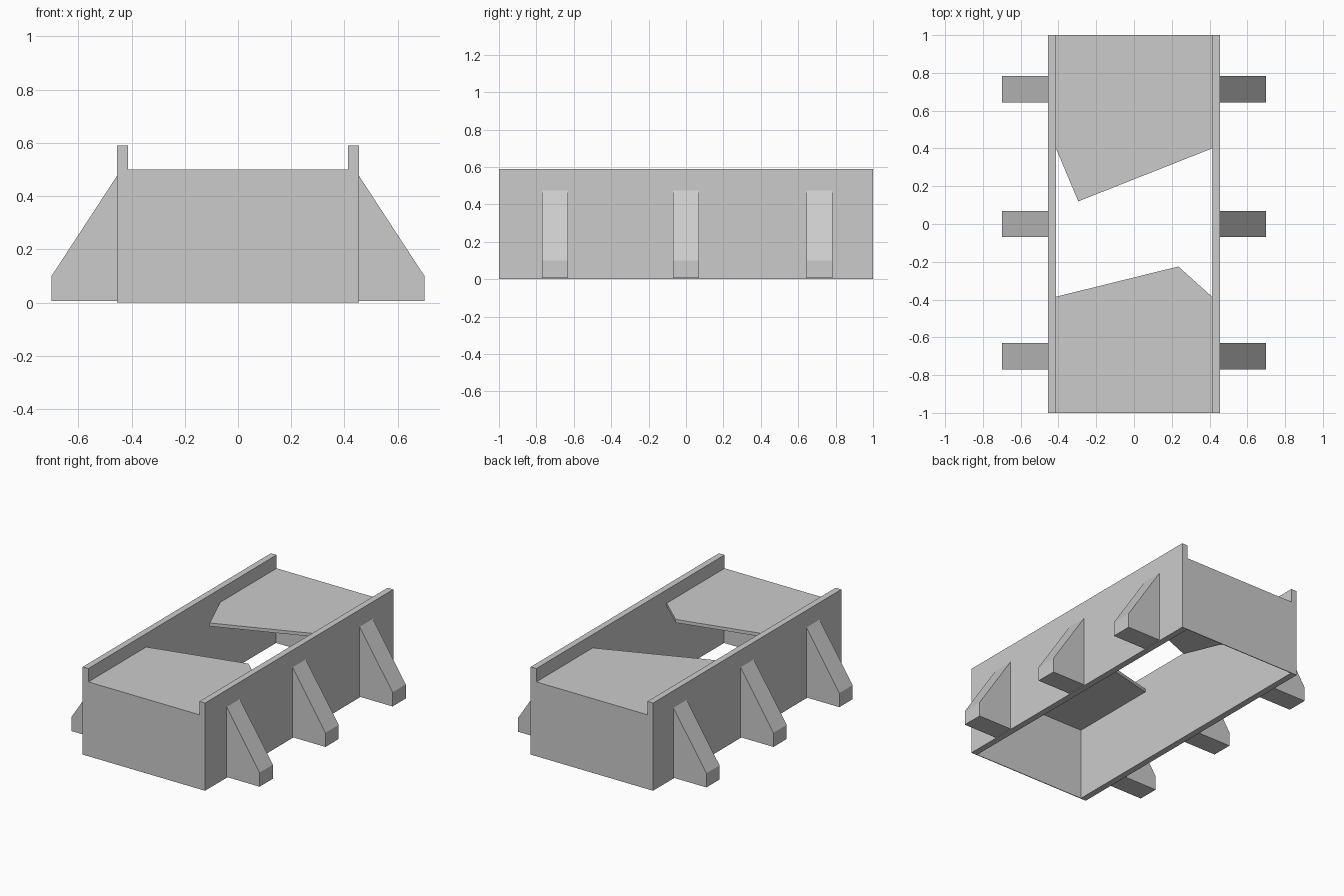
import bpy
import bmesh

cube = bpy.data.objects.get("Cube")
if cube:
    bpy.data.objects.remove(cube, do_unlink=True)

concrete = bpy.data.materials.new("concrete_grey")
concrete.use_nodes = True
GREY = (0.6, 0.6, 0.6, 1)
concrete.diffuse_color = GREY
concrete.node_tree.nodes["Principled BSDF"].inputs["Base Color"].default_value = GREY

OUTER, INNER = 0.455, 0.413
DECK_TOP, DECK_THICK = 0.5, 0.022
PLATE = 0.005


def prism(name, points, offset):
    """Extrude a closed 3D outline along an offset vector."""
    bm = bmesh.new()
    face = bm.faces.new([bm.verts.new(p) for p in points])
    new = bmesh.ops.extrude_face_region(bm, geom=[face])["geom"]
    verts = [v for v in new if isinstance(v, bmesh.types.BMVert)]
    bmesh.ops.translate(bm, verts=verts, vec=offset)
    bmesh.ops.recalc_face_normals(bm, faces=bm.faces)
    mesh = bpy.data.meshes.new(name)
    bm.to_mesh(mesh)
    bm.free()
    mesh.materials.append(concrete)
    obj = bpy.data.objects.new(name, mesh)
    bpy.context.collection.objects.link(obj)
    return obj


# Long parapet walls and their sloped buttresses
for side, s in (("left", 1), ("right", -1)):
    wall = [(s * x, -1, z) for x, z in
            ((INNER, 0), (OUTER, 0), (OUTER, 0.59), (INNER, 0.59))]
    prism(side + "_wall", wall, (0, 2, 0))
    profile = ((0.43, 0.005), (0.7, 0.005), (0.7, 0.1), (OUTER, 0.475), (0.43, 0.475))
    for place, y in (("front", -0.7), ("middle", 0), ("back", 0.713)):
        prism(f"{side}_{place}_buttress",
              [(s * x, y - 0.07, z) for x, z in profile], (0, 0.14, 0))

# Broken road decks with an open gap between them
decks = {
    "front_deck": ((-INNER, -1), (INNER, -1), (INNER, -0.385), (0.235, -0.225), (-INNER, -0.385)),
    "back_deck": ((-INNER, 1), (INNER, 1), (INNER, 0.4), (-0.295, 0.12), (-INNER, 0.4)),
}
for name, outline in decks.items():
    prism(name, [(x, y, DECK_TOP) for x, y in outline], (0, 0, -DECK_THICK))

# Thin end plates closing the hollow body
for name, y in (("front_end_plate", -1), ("back_end_plate", 1 - PLATE)):
    prism(name, [(-INNER, y, 0), (INNER, y, 0), (INNER, y, DECK_TOP - DECK_THICK),
                 (-INNER, y, DECK_TOP - DECK_THICK)], (0, PLATE, 0))
